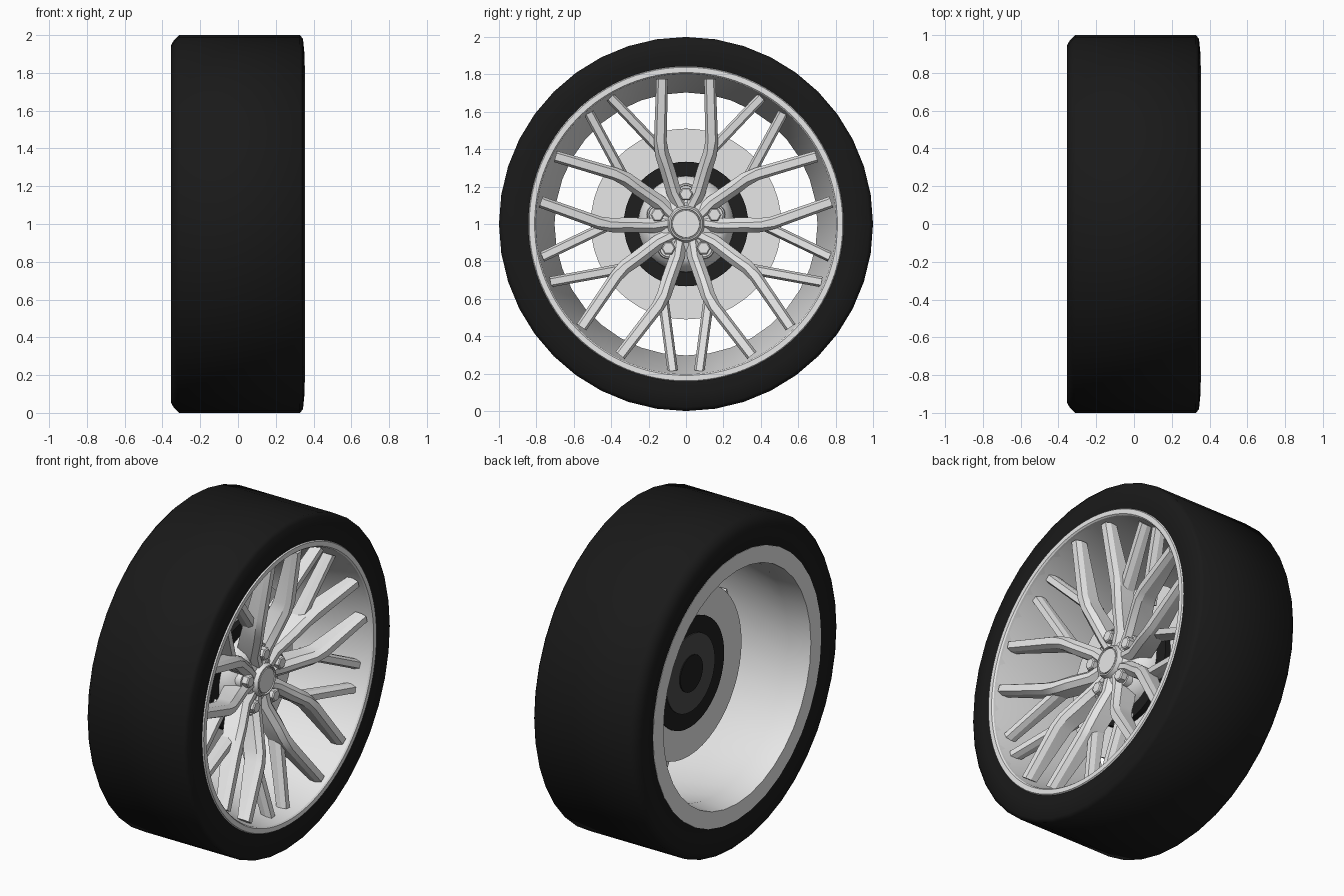
import bpy, bmesh, math
from mathutils import Vector

if "Cube" in bpy.data.objects:
    bpy.data.objects.remove(bpy.data.objects["Cube"])

def material(name, c):
    m = bpy.data.materials.new(name)
    m.diffuse_color = (c, c, c, 1)
    m.use_nodes = True
    m.node_tree.nodes["Principled BSDF"].inputs["Base Color"].default_value = m.diffuse_color
    return m

RUBBER = material("black_rubber", 0.010)
ALLOY = material("silver_alloy", 0.80)
STEEL = material("disc_steel", 0.80)
BLACK = material("dark_brake_hub", 0.013)
GREY = material("dark_grey_bearing", 0.07)

def finish(name, bm, mat, angle=30):
    bmesh.ops.remove_doubles(bm, verts=bm.verts, dist=1e-5)
    bmesh.ops.recalc_face_normals(bm, faces=bm.faces)
    me = bpy.data.meshes.new(name)
    bm.to_mesh(me)
    bm.free()
    ob = bpy.data.objects.new(name, me)
    bpy.context.collection.objects.link(ob)
    me.materials.append(mat)
    bpy.ops.object.select_all(action='DESELECT')
    ob.select_set(True)
    bpy.context.view_layer.objects.active = ob
    if angle:
        bpy.ops.object.shade_smooth_by_angle(angle=math.radians(angle))
    return ob

def add_lathe(bm, profile, n, closed=False, cy=0.0, cz=1.0):
    """Spin (x, radius) points around an axis along x."""
    rings = []
    for x, r in profile:
        rings.append([bm.verts.new((x, cy + r * math.cos(2 * math.pi * i / n),
                                    cz + r * math.sin(2 * math.pi * i / n)))
                      for i in range(n)] if r > 0 else [bm.verts.new((x, cy, cz))])
    pairs = list(zip(rings, rings[1:]))
    if closed:
        pairs.append((rings[-1], rings[0]))
    for a, b in pairs:
        for i in range(n):
            j = (i + 1) % n
            if len(a) == 1:
                bm.faces.new((a[0], b[j], b[i]))
            elif len(b) == 1:
                bm.faces.new((a[i], a[j], b[0]))
            else:
                bm.faces.new((a[i], a[j], b[j], b[i]))

def lathe(name, profile, n, mat, closed=False, angle=30):
    bm = bmesh.new()
    add_lathe(bm, profile, n, closed)
    return finish(name, bm, mat, angle)

def add_arm(bm, stations, ang, side):
    """Loft a chamfered bar. Station: u, v, front x, front half width, back half width, depth."""
    ca, sa = math.cos(ang), math.sin(ang)
    pts = [Vector((s[0], s[1] * side)) for s in stations]
    rings = []
    for k, (u, v, xf, hf, hb, d) in enumerate(stations):
        t = (pts[min(k + 1, len(pts) - 1)] - pts[max(k - 1, 0)]).normalized()
        nrm = Vector((-t.y, t.x))
        ring = []
        for off, x in ((-hb, xf - d), (-hb, xf - 0.03), (-hf, xf),
                       (hf, xf), (hb, xf - 0.03), (hb, xf - d)):
            p = pts[k] + nrm * off
            ring.append(bm.verts.new((x, p.x * ca - p.y * sa, 1 + p.x * sa + p.y * ca)))
        rings.append(ring)
    for a, b in zip(rings, rings[1:]):
        for i in range(6):
            j = (i + 1) % 6
            bm.faces.new((a[i], a[j], b[j], b[i]))
    bm.faces.new(rings[0])
    bm.faces.new(rings[-1])

# Tyre
lathe("tyre", [(-0.342, 0.80), (-0.355, 0.86), (-0.355, 0.945), (-0.34, 0.972), (-0.312, 1.0),
               (0.328, 1.0), (0.344, 0.98), (0.352, 0.90), (0.345, 0.83)], 40, RUBBER, angle=60)

# Rim: inner barrel with rear flange, and the fine flat front lip
lathe("rim_barrel", [(0.335, 0.803), (-0.20, 0.703), (-0.347, 0.715), (-0.347, 0.815), (-0.32, 0.82)],
      36, ALLOY)
lathe("rim_lip", [(0.30, 0.797), (0.346, 0.803), (0.354, 0.810), (0.354, 0.838),
                  (0.345, 0.844), (0.30, 0.842)], 96, ALLOY, closed=True)

# Spokes: five Y shapes, each side with a main arm and a lower branch
MAIN = [(0.06, 0.030, 0.170, 0.016, 0.036, 0.10),
        (0.17, 0.046, 0.185, 0.014, 0.040, 0.13),
        (0.30, 0.092, 0.235, 0.014, 0.040, 0.13),
        (0.38, 0.117, 0.262, 0.016, 0.038, 0.12),
        (0.44, 0.150, 0.278, 0.020, 0.034, 0.11),
        (0.702, 0.352, 0.330, 0.019, 0.031, 0.07)]
BRANCH = [(0.38, 0.125, 0.210, 0.017, 0.029, 0.08),
          (0.785, 0.071, 0.290, 0.017, 0.028, 0.06)]
bm = bmesh.new()
for k in range(5):
    a = math.radians(54 + 72 * k)
    for side in (1, -1):
        add_arm(bm, MAIN, a, side)
        add_arm(bm, BRANCH, a, side)
finish("spokes", bm, ALLOY, 20)

# Hub body and centre cap with its groove
lathe("wheel_hub", [(0.165, 0.0), (0.165, 0.11), (0.15, 0.14), (0.145, 0.19), (0.13, 0.215),
                    (0.10, 0.235), (0.07, 0.255), (0.0, 0.26), (0.0, 0.0)], 64, ALLOY)
lathe("centre_cap", [(0.196, 0.0), (0.196, 0.072), (0.188, 0.074), (0.188, 0.078), (0.198, 0.080),
                     (0.196, 0.088), (0.15, 0.105), (0.15, 0.0)], 48, ALLOY)

# Wheel bolts in raised seats
seats, nuts = bmesh.new(), bmesh.new()
for k in range(5):
    a = math.radians(90 + 72 * k)
    y, z = 0.16 * math.cos(a), 1 + 0.16 * math.sin(a)
    add_lathe(seats, [(0.08, 0.0), (0.08, 0.062), (0.162, 0.055), (0.165, 0.047), (0.150, 0.045),
                      (0.150, 0.0)], 24, cy=y, cz=z)
    add_lathe(nuts, [(0.12, 0.0), (0.12, 0.038), (0.190, 0.038), (0.196, 0.031), (0.196, 0.0)],
              6, cy=y, cz=z)
finish("bolt_seats", seats, ALLOY)
finish("wheel_bolts", nuts, ALLOY, 0)

# Brake disc with dark hub in front, and layered centre on the back
lathe("brake_disc", [(0.015, 0.25), (0.015, 0.51), (-0.02, 0.51), (-0.02, 0.25)], 48, STEEL, closed=True)
lathe("brake_hub", [(0.05, 0.0), (0.05, 0.333), (-0.026, 0.333), (-0.026, 0.0)], 48, BLACK)
lathe("bearing_plate", [(-0.01, 0.0), (-0.01, 0.235), (-0.032, 0.235), (-0.032, 0.0)], 48, GREY)
lathe("axle_end", [(-0.02, 0.0), (-0.02, 0.11), (-0.038, 0.11), (-0.038, 0.0)], 32, BLACK)
